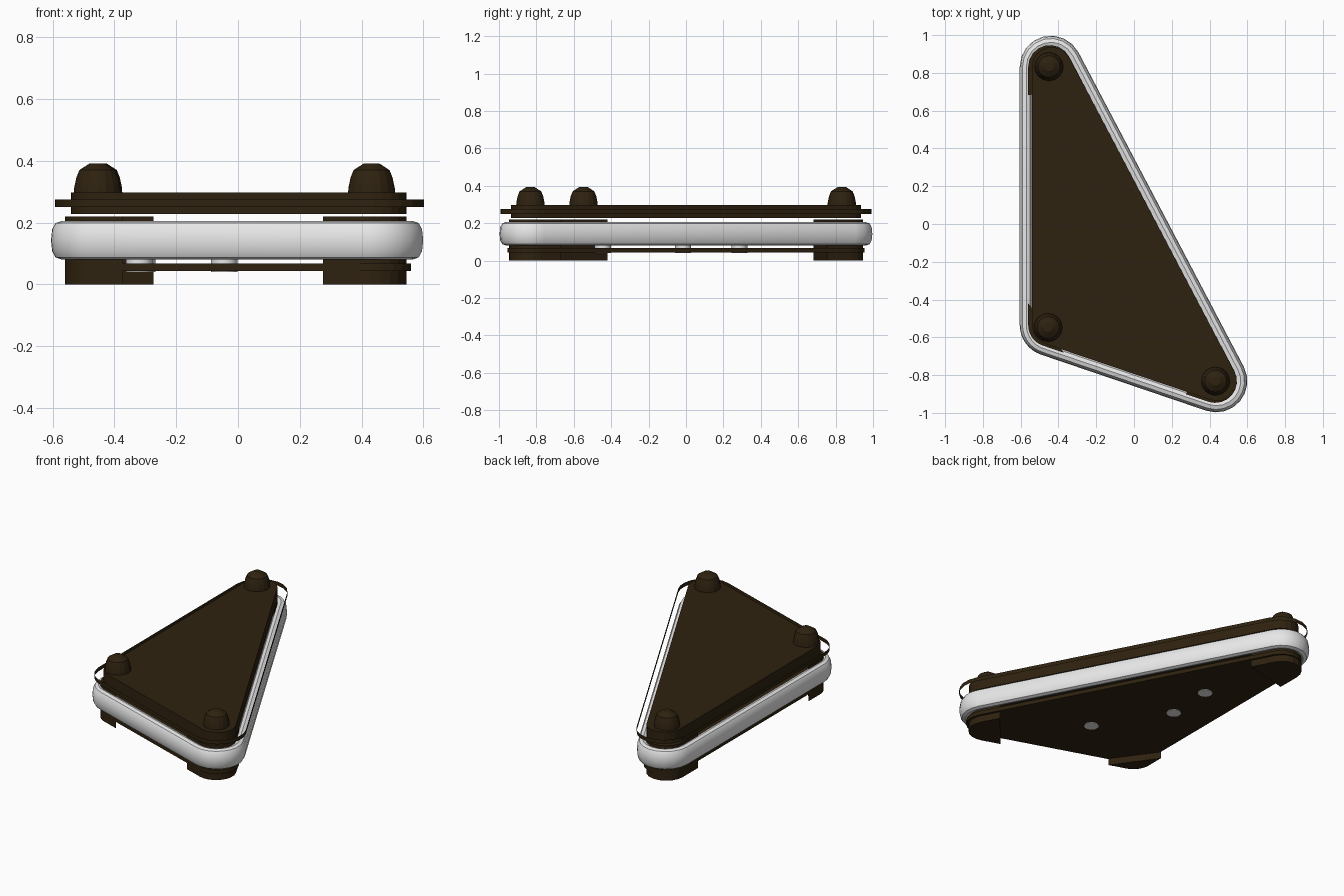
import bpy, bmesh, math
from mathutils import Vector

if "Cube" in bpy.data.objects:
    bpy.data.objects.remove(bpy.data.objects["Cube"])

# Corner centres, counter-clockwise from the back left
CORNERS = [Vector((-0.44, 0.832)), Vector((-0.44, -0.535)), Vector((0.435, -0.832))]


def material(name, rgb):
    m = bpy.data.materials.new(name)
    m.diffuse_color = (*rgb, 1)
    m.use_nodes = True
    m.node_tree.nodes["Principled BSDF"].inputs["Base Color"].default_value = m.diffuse_color
    return m


DARK = material("dark_brown", (0.028, 0.016, 0.005))
WHITE = material("white_rubber", (0.8, 0.8, 0.8))


def make_object(name, bm, mat, smooth=None):
    bmesh.ops.recalc_face_normals(bm, faces=bm.faces)
    me = bpy.data.meshes.new(name)
    bm.to_mesh(me)
    bm.free()
    me.materials.append(mat)
    ob = bpy.data.objects.new(name, me)
    bpy.context.collection.objects.link(ob)
    if smooth:
        bpy.context.view_layer.objects.active = ob
        ob.select_set(True)
        bpy.ops.object.shade_smooth_by_angle(angle=math.radians(smooth))
        ob.select_set(False)
    return ob


def edge_angle(i):
    """Direction of the outward normal of the side leaving corner i."""
    d = CORNERS[(i + 1) % 3] - CORNERS[i]
    return math.atan2(-d.x, d.y)


def corner_arc(i, r, shift=0.0, segments=8):
    a0, a1 = edge_angle((i - 1) % 3), edge_angle(i)
    sweep = (a1 - a0) % (2 * math.pi)
    c = CORNERS[i] + Vector((shift, 0))
    angles = [a0 + sweep * k / segments for k in range(segments + 1)]
    return [c + r * Vector((math.cos(a), math.sin(a))) for a in angles]


def outline(r, shift=0.0):
    return [p for i in range(3) for p in corner_arc(i, r, shift)]


def loft(name, rings, mat, caps=True, closed=False, smooth=None):
    """Join stacked rings of 3D points into a surface."""
    bm = bmesh.new()
    vs = [[bm.verts.new(p) for p in ring] for ring in rings]
    n = len(rings[0])
    pairs = list(zip(vs, vs[1:] + vs[:1])) if closed else list(zip(vs, vs[1:]))
    for lo, hi in pairs:
        for k in range(n):
            j = (k + 1) % n
            bm.faces.new((lo[k], lo[j], hi[j], hi[k]))
    if caps and not closed:
        bm.faces.new(vs[0][::-1])
        bm.faces.new(vs[-1])
    return make_object(name, bm, mat, smooth)


def level(points, z):
    return [(p.x, p.y, z) for p in points]


def slab(name, points, z0, z1, mat, caps=True):
    return loft(name, [level(points, z0), level(points, z1)], mat, caps)


def lathe(name, x, y, profile, mat, sides=16, smooth=None):
    rings = [[(x + r * math.cos(2 * math.pi * k / sides),
               y + r * math.sin(2 * math.pi * k / sides), z) for k in range(sides)]
             for r, z in profile]
    return loft(name, rings, mat, smooth=smooth)


# Rubber ring: flattened oval section swept around the corners
section = []
for k in range(12):
    a = 2 * math.pi * k / 12
    c, s = math.cos(a), math.sin(a)
    section.append((0.130 + 0.035 * math.copysign(abs(c) ** 0.8, c),
                    0.143 + 0.0625 * math.copysign(abs(s) ** 0.8, s)))
loft("rubber_ring", [level(outline(r), z) for r, z in section], WHITE,
     closed=True, smooth=30)

# Top and bottom plates, and the thin band around the top plate
slab("top_plate", outline(0.105, 0.005), 0.228, 0.298, DARK)
slab("bottom_plate", outline(0.122, 0.003), 0.043, 0.068, DARK)
slab("edge_band", outline(0.16, 0.008), 0.25, 0.275, DARK, caps=False)

# Corner pads: rounded outside, cut straight across inside
REACH = [0.15, 0.115, 0.125]
for i in range(3):
    arc = corner_arc(i, 0.115, -0.005)
    to_prev = (CORNERS[i - 1] - CORNERS[i]).normalized()
    to_next = (CORNERS[(i + 1) % 3] - CORNERS[i]).normalized()
    pts = [arc[0] + to_prev * REACH[i]] + arc + [arc[-1] + to_next * REACH[i]]
    slab("corner_pad", pts, 0.0, 0.22, DARK)

# Domed caps on the corners
for x, y in [(-0.45, 0.833), (-0.455, -0.548), (0.432, -0.832)]:
    lathe("post_cap", x, y, [(0.076, 0.29), (0.075, 0.312), (0.068, 0.345),
                             (0.058, 0.37), (0.024, 0.392)], DARK, smooth=20)

# Small round lamps set through the bottom plate
for x, y in [(-0.31, 0.285), (-0.32, -0.015), (-0.045, -0.445)]:
    lathe("lamp", x, y, [(0.043, 0.04), (0.043, 0.09)], WHITE, smooth=30)
